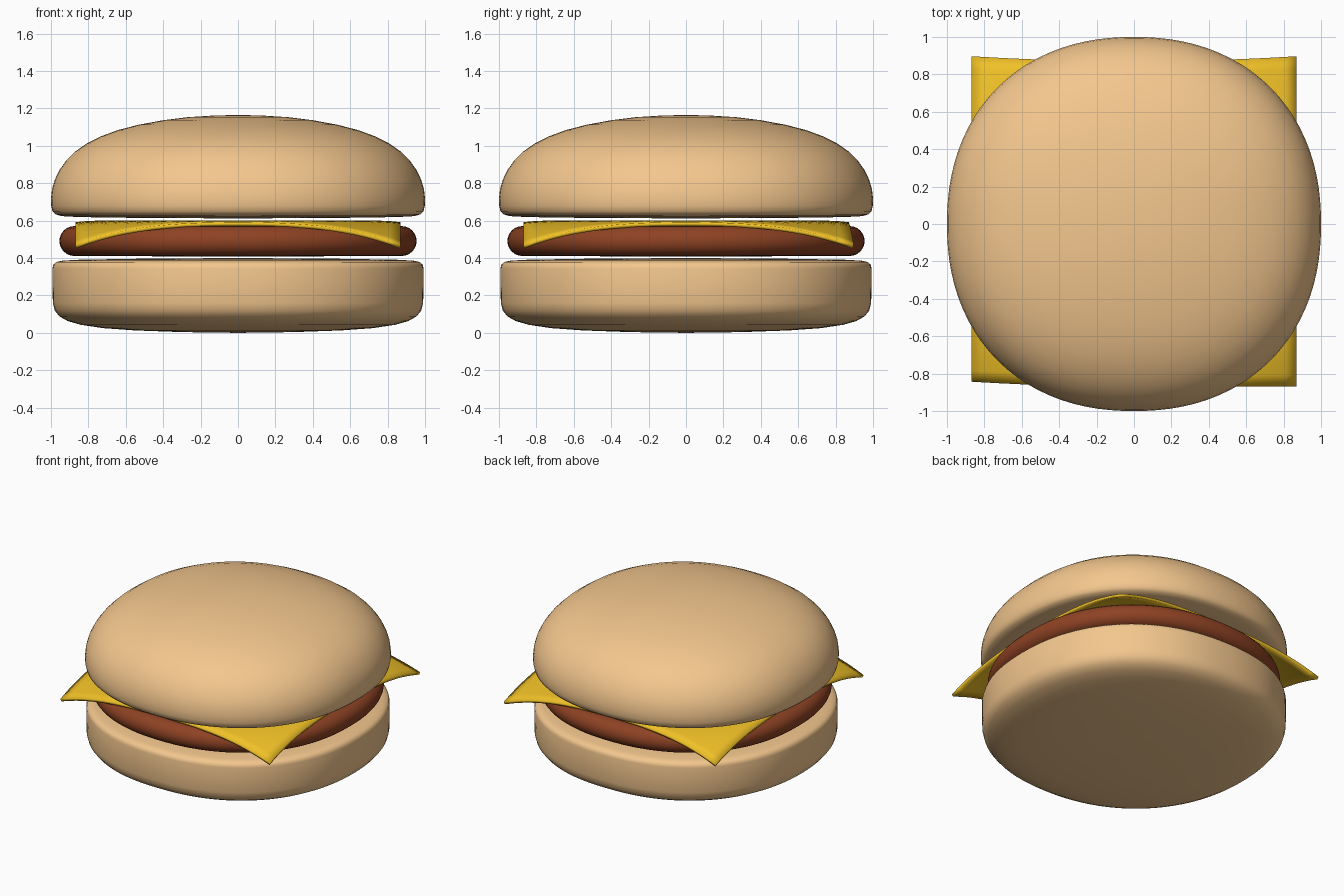
import bpy, bmesh
from math import cos, sin, tau, hypot, copysign

if "Cube" in bpy.data.objects:
    bpy.data.objects.remove(bpy.data.objects["Cube"])

SEGS = 96


def material(name, rgb):
    m = bpy.data.materials.new(name)
    m.diffuse_color = (*rgb, 1)
    m.use_nodes = True
    m.node_tree.nodes["Principled BSDF"].inputs["Base Color"].default_value = m.diffuse_color
    return m


def finish(bm, name, mat, angle):
    bmesh.ops.recalc_face_normals(bm, faces=bm.faces)
    me = bpy.data.meshes.new(name)
    bm.to_mesh(me)
    bm.free()
    ob = bpy.data.objects.new(name, me)
    bpy.context.collection.objects.link(ob)
    me.materials.append(mat)
    bpy.ops.object.select_all(action='DESELECT')
    ob.select_set(True)
    bpy.context.view_layer.objects.active = ob
    bpy.ops.object.shade_smooth_by_angle(angle=angle)
    return ob


def squircle(t, n=2.2):
    c, s = cos(t), sin(t)
    k = (abs(c) ** n + abs(s) ** n) ** (-1 / n)
    return c * k, s * k


def rounded_disc(name, profile, mat):
    """Sweep an (r, z) profile around a slightly squared circle; ends are on the axis."""
    bm = bmesh.new()
    dirs = [squircle(tau * i / SEGS) for i in range(SEGS)]
    bottom = bm.verts.new((0, 0, profile[0][1]))
    top = bm.verts.new((0, 0, profile[-1][1]))
    rings = [[bm.verts.new((x * r, y * r, z)) for x, y in dirs] for r, z in profile[1:-1]]
    for i in range(SEGS):
        j = (i + 1) % SEGS
        bm.faces.new((bottom, rings[0][j], rings[0][i]))
        bm.faces.new((top, rings[-1][i], rings[-1][j]))
        for a, b in zip(rings, rings[1:]):
            bm.faces.new((a[i], a[j], b[j], b[i]))
    return finish(bm, name, mat, 1.0)


bread = material("bread", (0.90, 0.57, 0.27))
meat = material("meat", (0.27, 0.055, 0.017))
yellow = material("cheese", (0.87, 0.53, 0.02))

# Lower bun: soft base, tight upper rim
rounded_disc("bottom_bun", [
    (0, 0), (0.3, 0.004), (0.55, 0.013), (0.72, 0.025), (0.84, 0.043), (0.91, 0.063),
    (0.955, 0.088), (0.98, 0.12), (0.99, 0.16), (0.992, 0.25), (0.992, 0.345),
    (0.988, 0.364), (0.973, 0.378), (0.94, 0.386), (0.85, 0.391), (0.5, 0.397), (0, 0.40)], bread)

# Patty with a fully rounded edge
R, H = 0.955, 0.08
edge = [(R - H + H * cos(a), 0.491 + H * sin(a)) for a in [tau * (i / 24 - 0.25) for i in range(13)]]
rounded_disc("patty", [(0, 0.408), *edge, (0, 0.577)], meat)

# Domed upper bun
rounded_disc("top_bun", [
    (0, 0.612), (0.5, 0.614), (0.85, 0.619), (0.94, 0.624), (0.975, 0.633), (0.992, 0.65),
    (0.999, 0.68), (1.0, 0.72), (0.994, 0.77), (0.979, 0.82), (0.953, 0.873), (0.918, 0.922),
    (0.872, 0.968), (0.81, 1.012), (0.735, 1.05), (0.64, 1.085), (0.53, 1.113),
    (0.4, 1.137), (0.27, 1.153), (0.13, 1.162), (0, 1.165)], bread)

# Cheese slice draped so that its corners droop
bm = bmesh.new()
bmesh.ops.create_grid(bm, x_segments=28, y_segments=28, size=0.87)
for v in bm.verts:
    x, y, _ = v.co
    v.co.z = 0.6 - 0.565 * max(0, hypot(x, y) - 0.75) ** 2
    if not (x > 0 and y < 0):
        v.co.y += 0.027 * (x * y / 0.757) ** 2
cheese = finish(bm, "cheese_slice", yellow, 0.6)
for p in cheese.data.polygons:
    if p.normal.z < 0:
        p.flip()
mod = cheese.modifiers.new("thickness", 'SOLIDIFY')
mod.thickness = 0.02
mod.offset = -1
